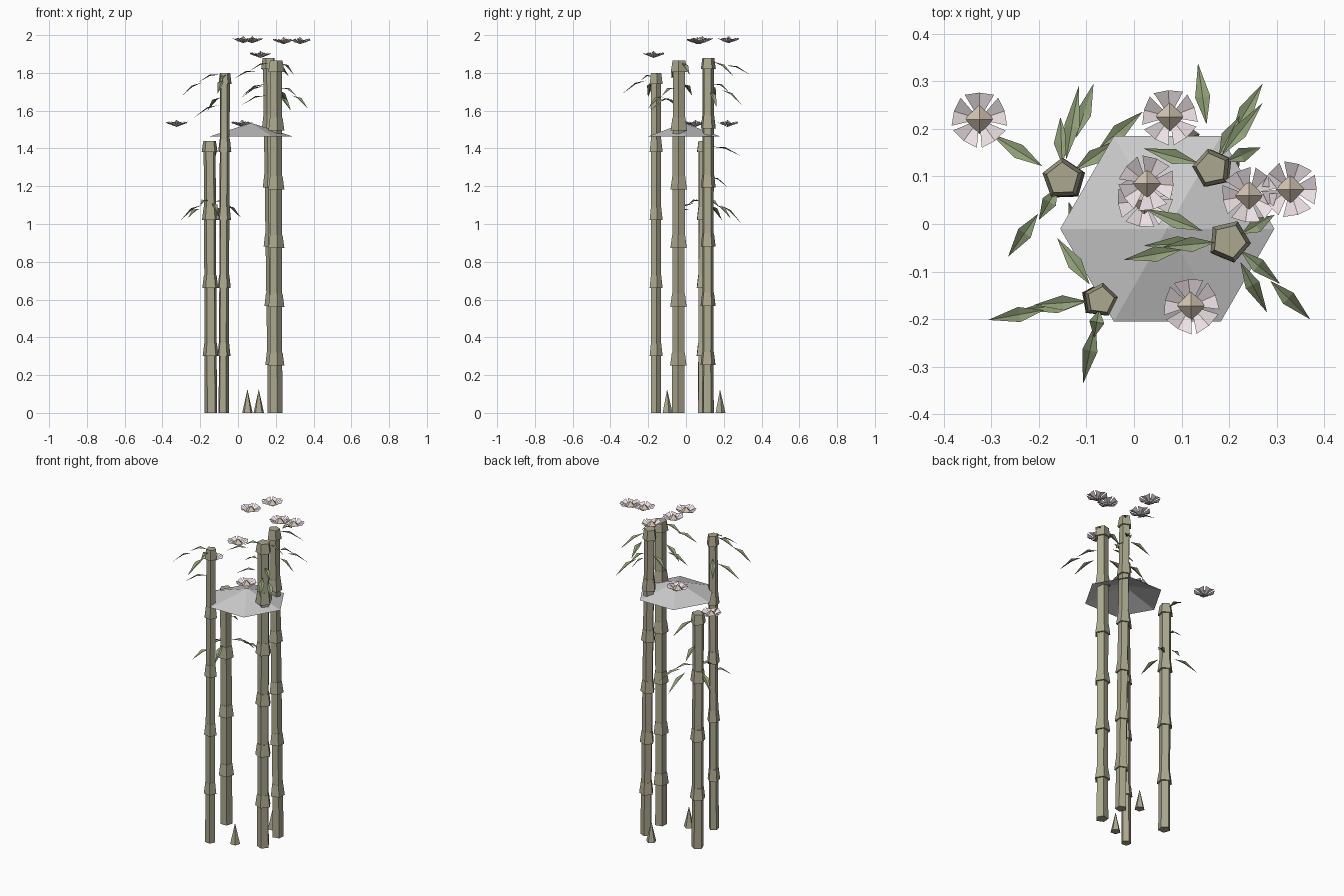
import bpy
from math import sin, cos, radians
from mathutils import Vector

if "Cube" in bpy.data.objects:
    bpy.data.objects.remove(bpy.data.objects["Cube"])


def material(name, rgb):
    m = bpy.data.materials.new(name)
    m.diffuse_color = (*rgb, 1)
    m.use_nodes = True
    m.node_tree.nodes["Principled BSDF"].inputs["Base Color"].default_value = m.diffuse_color
    return m


BARK = material("stalk_olive", (0.41, 0.39, 0.27))
LEAF = material("leaf_green", (0.27, 0.34, 0.18))
PETAL = material("petal_pink", (0.84, 0.75, 0.77))
CORE = material("flower_tan", (0.66, 0.56, 0.45))


def polar(a, r, z=0):
    return Vector((r * cos(radians(a)), r * sin(radians(a)), z))


def build(name, verts, faces, mat=None):
    me = bpy.data.meshes.new(name)
    me.from_pydata([tuple(v) for v in verts], [], faces)
    me.update()
    ob = bpy.data.objects.new(name, me)
    bpy.context.collection.objects.link(ob)
    if mat:
        me.materials.append(mat)
    return ob


def cone(name, base, r, h, sides, phase=0, mat=None, closed=True):
    b = Vector(base)
    verts = [b + polar(phase + 360 * i / sides, r) for i in range(sides)]
    verts.append(b + Vector((0, 0, h)))
    faces = [(i, (i + 1) % sides, sides) for i in range(sides)]
    if closed:
        faces.append(tuple(reversed(range(sides))))
    return build(name, verts, faces, mat)


# Five-sided stalk: straight segments, each ending in a flared collar
def stalk(name, foot, top, height, r, segments, phase):
    foot, top = Vector((*foot, 0)), Vector((*top, 0))
    rings, step = [(0, r)], height / segments
    for k in range(1, segments + 1):
        z = k * step
        end = z if k == segments else z + 0.01
        rings += [(z - 0.06, r * 0.95), (z - 0.06, r * 1.27), (end, r)]
        if k < segments:
            rings.append((end, r * 0.95))
    verts, faces = [], []
    for z, rad in rings:
        c = foot.lerp(top, z / height)
        verts += [c + polar(phase + 72 * i, rad, z) for i in range(5)]
    for k in range(len(rings) - 1):
        for i in range(5):
            j = (i + 1) % 5
            faces.append((k * 5 + i, k * 5 + j, k * 5 + 5 + j, k * 5 + 5 + i))
    n = len(verts)
    faces += [(4, 3, 2, 1, 0), tuple(range(n - 5, n))]
    build(name, verts, faces, BARK)


# Creased diamond leaves: (angle, inner radius, z, outer radius, z)
def leaves(name, centre, specs):
    verts, faces = [], []
    for a, r0, z0, r1, z1 in specs:
        c = Vector((*centre, 0))
        p, q = c + polar(a, r0, z0), c + polar(a, r1, z1)
        m = p.lerp(q, 0.45) + Vector((0, 0, 0.012))
        side = polar(a + 90, 0.016, 0.007)
        other = polar(a - 90, 0.016, 0.007)
        n = len(verts)
        verts += [p, m + side, q, m + other, m]
        faces += [(n, n + 4, n + 1), (n + 1, n + 4, n + 2),
                  (n, n + 3, n + 4), (n + 3, n + 2, n + 4)]
    build(name, verts, faces, LEAF)


# Five folded petals around a small four-sided centre
def flower(name, pos, phase):
    c = Vector(pos)
    verts, faces = [c + Vector((0, 0, -0.018))], []
    for i in range(5):
        a, n = phase + 72 * i, len(verts)
        verts += [c + polar(a - 31, 0.060, 0.011), c + polar(a, 0.056, 0.002),
                  c + polar(a + 31, 0.060, 0.011)]
        faces += [(0, n, n + 1), (0, n + 1, n + 2)]
    build(name + "_petals", verts, faces, PETAL)
    cone(name + "_centre", c + Vector((0, 0, -0.008)), 0.031, 0.028, 4, 0, CORE)


stalk("short_stalk", (-0.143, 0.092), (-0.15, 0.095), 1.44, 0.035, 4, 20)
stalk("front_stalk", (-0.077, -0.16), (-0.07, -0.16), 1.80, 0.029, 5, 10)
stalk("back_stalk", (0.19, 0.115), (0.163, 0.117), 1.88, 0.033, 6, 30)
stalk("right_stalk", (0.20, -0.04), (0.20, -0.036), 1.865, 0.036, 6, -5)

leaves("short_stalk_leaves", (-0.15, 0.095), [
    (80, .04, 1.41, .20, 1.36), (72, .09, 1.10, .21, 1.00),
    (40, .10, 1.10, .22, 1.03), (35, .03, 1.12, .14, 1.09),
    (148, .05, 1.10, .18, 1.02), (235, .09, 1.08, .20, 1.03),
    (285, .05, 1.11, .17, 1.05), (92, .03, 1.25, .13, 1.19),
    (240, .02, 1.12, .10, 1.10)])
leaves("front_stalk_leaves", (-0.07, -0.16), [
    (184, .03, 1.79, .14, 1.75), (190, .12, 1.75, .24, 1.67),
    (187, .03, 1.63, .17, 1.56), (258, .05, 1.76, .18, 1.69),
    (125, .04, 1.67, .16, 1.60), (260, .02, 1.78, .08, 1.76)])
leaves("back_stalk_leaves", (0.165, 0.12), [
    (98, .09, 1.84, .22, 1.79), (59, .08, 1.71, .205, 1.63),
    (52, .03, 1.86, .17, 1.78), (22, .03, 1.70, .11, 1.62),
    (165, .03, 1.73, .15, 1.67), (62, .03, 1.74, .12, 1.70)])
leaves("right_stalk_leaves", (0.20, -0.036), [
    (190, .10, 1.81, .225, 1.77), (185, .03, 1.85, .14, 1.81),
    (183, .05, 1.68, .18, 1.63), (159, .06, 1.74, .19, 1.68),
    (-44, .12, 1.68, .237, 1.61), (-40, .03, 1.72, .14, 1.68),
    (-62, .05, 1.67, .17, 1.60), (30, .03, 1.85, .11, 1.79)])

# Shallow open hexagonal canopy
cone("canopy", (0.07, -0.01, 1.462), 0.225, 0.073, 6, 0, closed=False)

# Young shoots on the ground
cone("front_shoot", (0.05, -0.10, 0), 0.029, 0.125, 5, 18, BARK)
cone("back_shoot", (0.11, 0.18, 0), 0.029, 0.125, 5, 18, BARK)

for i, p in enumerate([(-0.325, 0.22, 1.532), (0.022, 0.05, 1.532),
                       (0.027, 0.085, 1.975), (0.075, 0.225, 1.975),
                       (0.242, 0.06, 1.97), (0.328, 0.073, 1.97),
                       (0.12, -0.172, 1.897)]):
    flower(f"flower_{i + 1}", p, 18 + 25 * i)
